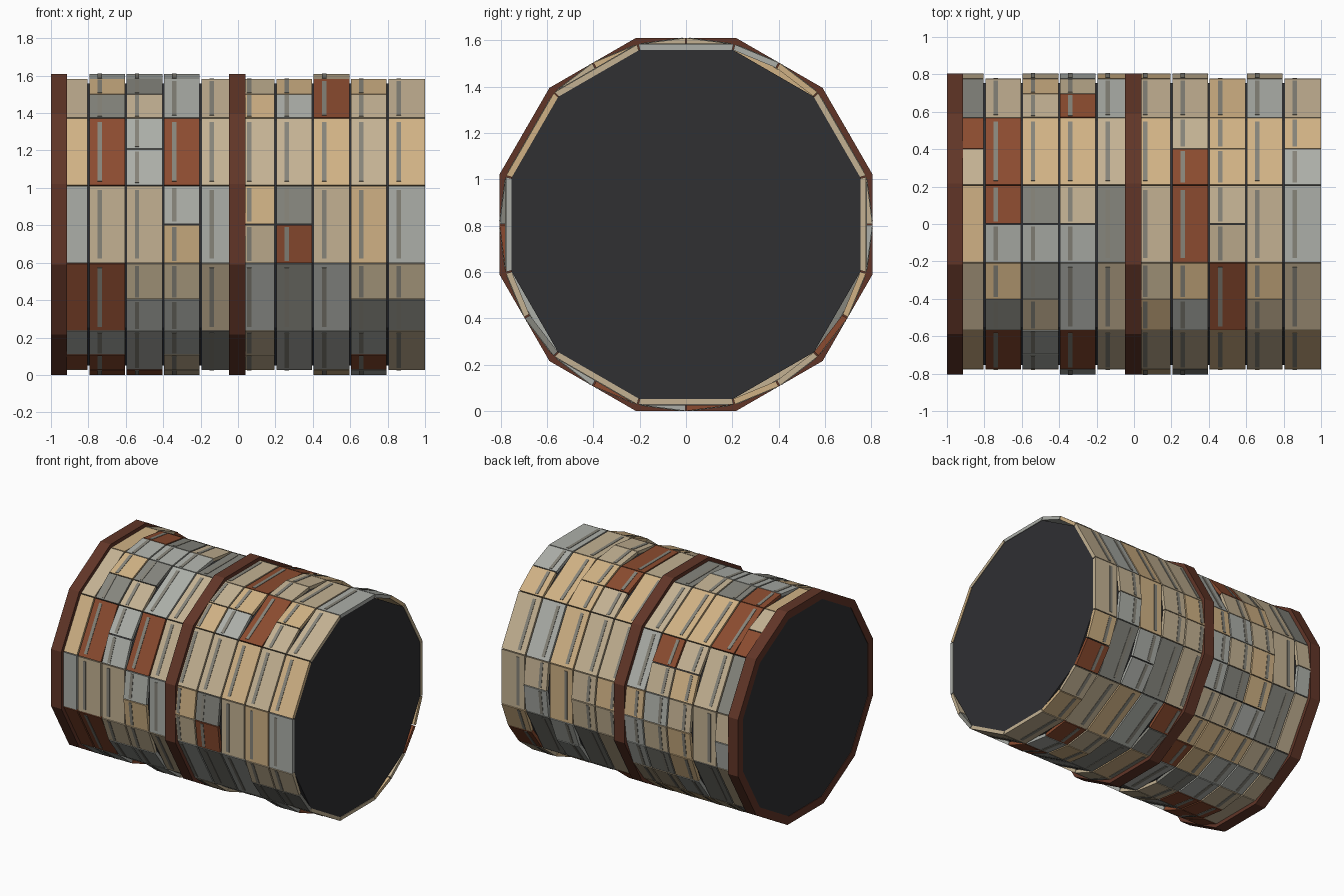
import bpy, bmesh, random
from math import sin, cos, tan, pi, radians

if "Cube" in bpy.data.objects:
    bpy.data.objects.remove(bpy.data.objects["Cube"])

random.seed(7)
CZ = 0.805            # axis height
R_PLATE = 0.805       # outer corner radius of the plates
COLORS = {'t': (0.81, 0.69, 0.515), 'b': (0.76, 0.69, 0.57), 'l': (0.67, 0.68, 0.655),
          'd': (0.52, 0.52, 0.49), 'r': (0.54, 0.30, 0.20)}
NAMES = {'t': 'tan', 'b': 'beige', 'l': 'light_grey', 'd': 'dark_grey', 'r': 'rust'}

# Plate layout: facet number (0 = top, growing toward the front) -> 10 columns.
# One letter is a full plate, two letters are a pair of half plates.
LAYOUT = {
    -3: 'lb b tb bl lt bt bb t lb b',
    -2: 'd b tb br l b b t l b',
    -1: 'rb r t t b t br tt t tl',
    0: 't rl dl bl d b r bb b l',
    1: 'b td db l b bt tl r tb b',
    2: 't r ll r b b b t b t',
    3: 'l b b lt l tb dr b t l',
    4: 'r r bl bl b l d l bd bd',
    5: 'lr lr l lb d bb l l lr b',
    6: 'b rb rl bd l t d tb lr b',
}


def finish(bm, name, color):
    bmesh.ops.recalc_face_normals(bm, faces=bm.faces)
    me = bpy.data.meshes.new(name)
    bm.to_mesh(me)
    bm.free()
    ob = bpy.data.objects.new(name, me)
    bpy.context.collection.objects.link(ob)
    mat = bpy.data.materials.new(name)
    mat.diffuse_color = (*[c ** 2.2 for c in color], 1)   # display colour to linear
    mat.use_nodes = True
    mat.node_tree.nodes["Principled BSDF"].inputs["Base Color"].default_value = mat.diffuse_color
    me.materials.append(mat)


def slab(bm, am, x0, x1, w_in, w_out, d_in, d_out):
    """Box lying on the drum; am is the angle from the top toward the front."""
    vs = []
    for x in (x0, x1):
        for s, d in ((-w_in, d_in), (w_in, d_in), (w_out, d_out), (-w_out, d_out)):
            vs.append(bm.verts.new((x, -(d * sin(am) + s * cos(am)),
                                    CZ + d * cos(am) - s * sin(am))))
    for f in ((0, 1, 2, 3), (4, 5, 6, 7), (0, 1, 5, 4), (1, 2, 6, 5), (2, 3, 7, 6), (3, 0, 4, 7)):
        bm.faces.new([vs[i] for i in f])


def hoop(name, x0, x1, r_in, r_out, color):
    bm = bmesh.new()
    loops = []
    for i in range(12):
        a = radians(15 + 30 * i)
        loops.append([bm.verts.new((x, r * sin(a), CZ + r * cos(a)))
                      for x, r in ((x0, r_in), (x0, r_out), (x1, r_out), (x1, r_in))])
    for i in range(12):
        p, q = loops[i], loops[(i + 1) % 12]
        for j in range(4):
            k = (j + 1) % 4
            bm.faces.new((p[j], p[k], q[k], q[j]))
    finish(bm, name, color)


# Dark twelve-sided core
bm = bmesh.new()
rims = [[bm.verts.new((x, 0.78 * sin(radians(15 + 30 * i)), CZ + 0.78 * cos(radians(15 + 30 * i))))
         for i in range(12)] for x in (-0.996, 0.996)]
for rim in rims:
    bm.faces.new(rim)
for i in range(12):
    j = (i + 1) % 12
    bm.faces.new((rims[0][i], rims[0][j], rims[1][j], rims[1][i]))
finish(bm, 'drum_core', (0.2, 0.2, 0.21))

# Dark brown hoops at the left end and the middle
HOOP = (0.38, 0.22, 0.17)
hoop('end_hoop', -1.0, -0.915, 0.772, R_PLATE / cos(pi / 12), HOOP)
hoop('middle_hoop', -0.047, 0.04, 0.772, R_PLATE / cos(pi / 12), HOOP)

# Cladding plates with a thin raised rib on each
plates = {c: bmesh.new() for c in COLORS}
ribs = bmesh.new()
for facet in range(-5, 7):
    row = LAYOUT[facet].split() if facet in LAYOUT else None
    for col in range(10):
        if row:
            code = row[col]
        else:
            half = random.random() < 0.45
            code = ''.join(random.choices('tbblldrr', k=2 if half else 1))
        x0 = -1 + 0.2 * col
        step = radians(30) / len(code)
        for i, c in enumerate(code):
            am = radians(30 * facet - 15) + step * (i + 0.5)
            w = R_PLATE * sin(step / 2) - 0.003
            d = R_PLATE * cos(step / 2)
            slab(plates[c], am, x0 + (0.01 if col == 0 else 0.005), x0 + (0.2 if col == 9 else 0.195),
                 w - 0.025 * tan(step / 2), w, d - 0.025, d)
            if col:      # first column's ribs are hidden by the end hoop
                slab(ribs, am, x0 + 0.048, x0 + 0.072, w * 0.89, w * 0.89, d - 0.01, d + 0.003)
for c, bm in plates.items():
    finish(bm, NAMES[c] + '_plates', COLORS[c])
finish(ribs, 'plate_ribs', (0.52, 0.51, 0.47))
